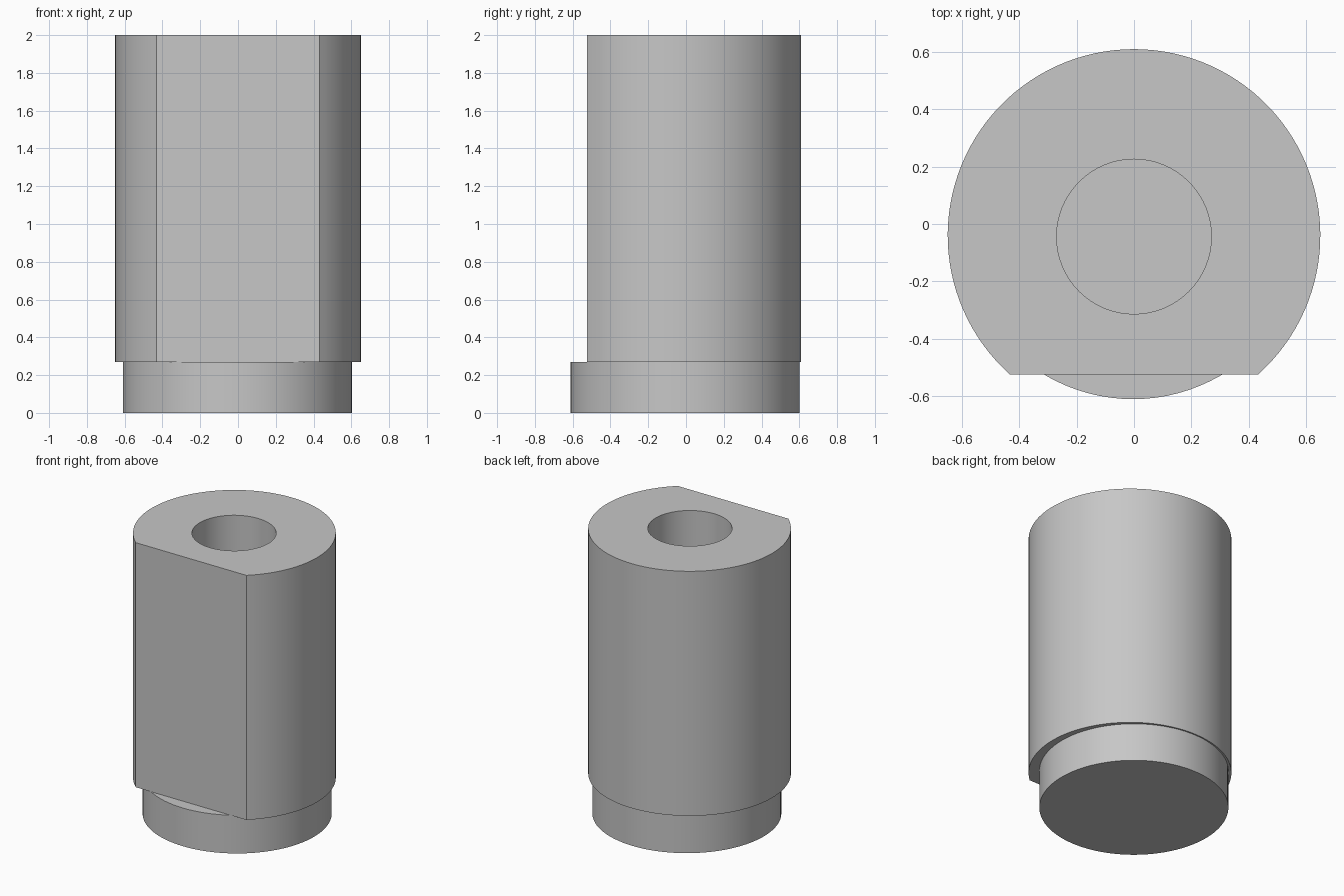
import bpy, bmesh, math
from mathutils import Vector

if "Cube" in bpy.data.objects:
    bpy.data.objects.remove(bpy.data.objects["Cube"], do_unlink=True)

SHOULDER, TOP = 0.27, 2.0
AXIS_Y = -0.04

grey = bpy.data.materials.new("plain grey")
grey.use_nodes = True
colour = (0.57, 0.57, 0.57, 1)
grey.diffuse_color = colour
grey.node_tree.nodes["Principled BSDF"].inputs["Base Color"].default_value = colour


def arc(cx, cy, radius, start, sweep, count):
    """Points along an arc, angles in radians."""
    return [(cx + radius * math.cos(start + sweep * i / count),
             cy + radius * math.sin(start + sweep * i / count))
            for i in range(count + 1)]


def circle(cx, cy, radius, count=96):
    return arc(cx, cy, radius, 0, math.tau, count)[:-1]


def extrude_outline(name, loops, z0, z1):
    """Fill the outline loops (later ones are holes) and raise them to a solid."""
    bm = bmesh.new()
    edges = []
    for loop in loops:
        verts = [bm.verts.new((x, y, z0)) for x, y in loop]
        edges += [bm.edges.new((v, verts[i - 1])) for i, v in enumerate(verts)]
    bmesh.ops.triangle_fill(bm, use_beauty=True, edges=edges, normal=Vector((0, 0, 1)))
    raised = bmesh.ops.extrude_face_region(bm, geom=bm.faces[:], use_keep_orig=True)
    bmesh.ops.translate(bm, vec=(0, 0, z1 - z0),
                        verts=[g for g in raised["geom"] if isinstance(g, bmesh.types.BMVert)])
    bmesh.ops.recalc_face_normals(bm, faces=bm.faces[:])
    mesh = bpy.data.meshes.new(name)
    bm.to_mesh(mesh)
    bm.free()
    mesh.materials.append(grey)
    obj = bpy.data.objects.new(name, mesh)
    bpy.context.collection.objects.link(obj)
    bpy.ops.object.select_all(action="DESELECT")
    obj.select_set(True)
    bpy.context.view_layer.objects.active = obj
    bpy.ops.object.shade_smooth_by_angle(angle=math.radians(30))
    return obj


# Round base plug
extrude_outline("base_plug", [circle(-0.003, -0.005, 0.606)], 0, SHOULDER)

# Body sleeve: a cylinder with a flat front face and a central bore
radius, flat_y = 0.65, -0.525
corner = math.asin((flat_y - AXIS_Y) / radius)
outline = arc(0, AXIS_Y, radius, corner, math.pi - 2 * corner, 90)
bore = circle(0, AXIS_Y - 0.004, 0.27, 64)
extrude_outline("body_sleeve", [outline, bore], SHOULDER, TOP)
